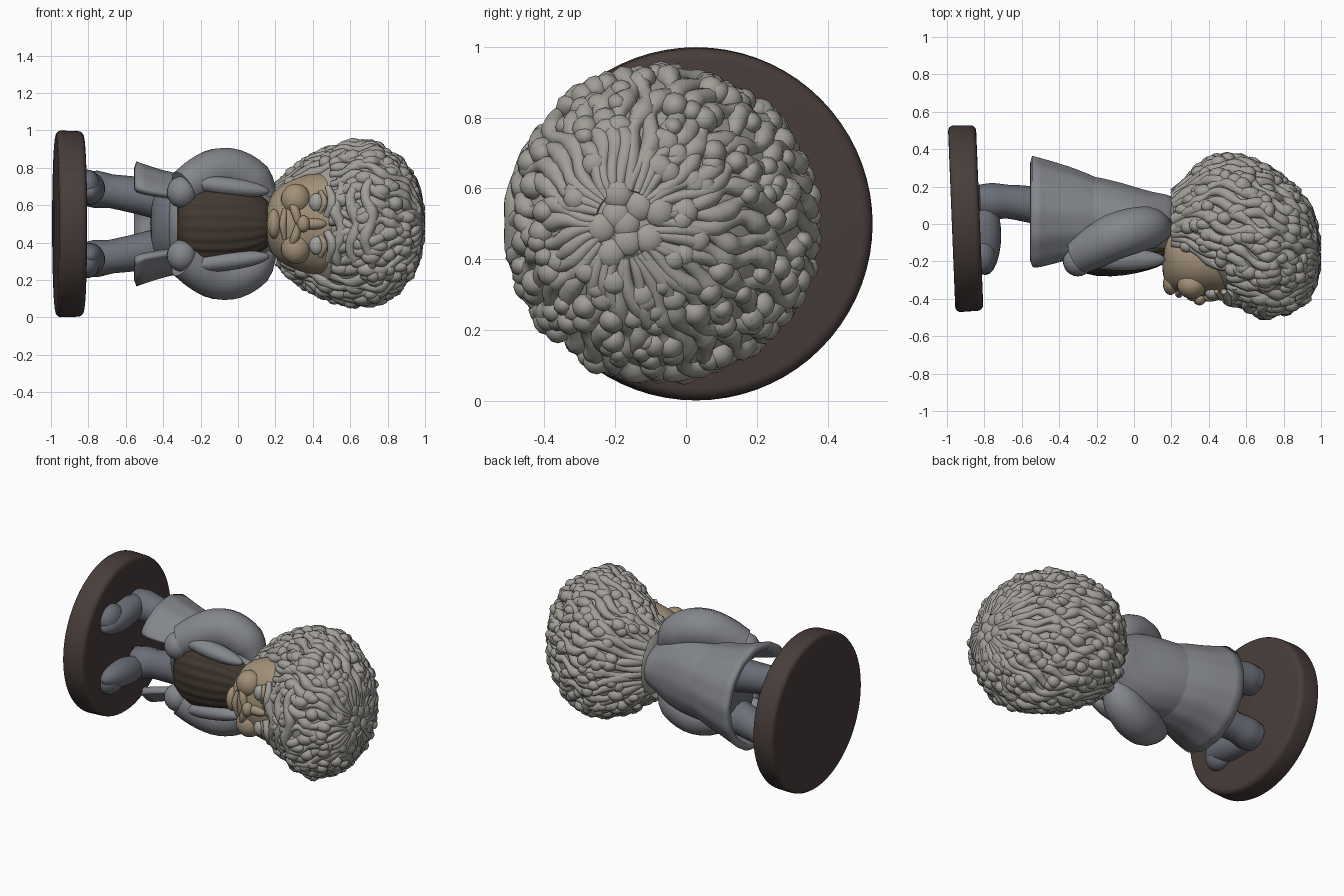
import bpy, bmesh, random
from math import sin, cos, pi, radians
from mathutils import Vector

if "Cube" in bpy.data.objects:
    bpy.data.objects.remove(bpy.data.objects["Cube"])

random.seed(4)
MID = 0.5  # the figure lies along x, its left and right mirror about z = 0.5


def material(name, r, g, b):
    m = bpy.data.materials.new(name)
    m.diffuse_color = (r, g, b, 1)
    m.use_nodes = True
    m.node_tree.nodes["Principled BSDF"].inputs["Base Color"].default_value = m.diffuse_color
    return m


HAIR = material("grey_hair", .36, .345, .315)
SKIN = material("skin", .36, .28, .19)
COAT = material("coat_cloth", .23, .24, .26)
TROUSER = material("trouser_cloth", .15, .16, .19)
VEST = material("brown_vest", .055, .04, .03)
WOOD = material("base_brown", .065, .047, .043)
EYE = material("eye_grey", .36, .36, .35)


def finish(name, bm, mat):
    bmesh.ops.recalc_face_normals(bm, faces=bm.faces)
    me = bpy.data.meshes.new(name)
    bm.to_mesh(me)
    bm.free()
    ob = bpy.data.objects.new(name, me)
    bpy.context.collection.objects.link(ob)
    me.materials.append(mat)
    me.shade_smooth()
    return ob


def loft(name, rows, mat, n=48, a0=0, a1=2 * pi, fold=0, folds=14):
    """Rows are (x, y min, y max, half width); angle 0 points to the back."""
    bm = bmesh.new()
    closed = a1 - a0 > 6.28
    rings = []
    for x, lo, hi, w in rows:
        ring = []
        for i in range(n if closed else n + 1):
            a = a0 + (a1 - a0) * i / n
            k = 1 + fold * sin(folds * a)
            ring.append(bm.verts.new((x, (lo + hi) / 2 + (hi - lo) / 2 * cos(a) * k, MID + w * sin(a) * k)))
        rings.append(ring)
    for r, s in zip(rings, rings[1:]):
        for i in range(n):
            j = (i + 1) % len(r)
            bm.faces.new((r[i], r[j], s[j], s[i]))
    if closed:
        bm.faces.new(rings[0])
        bm.faces.new(rings[-1])
    ob = finish(name, bm, mat)
    ob.modifiers.new("smooth", 'SUBSURF').levels = 1
    return ob


def ball(name, loc, size, mat, rot=(0, 0, 0), seg=24):
    bm = bmesh.new()
    bmesh.ops.create_uvsphere(bm, u_segments=seg, v_segments=seg // 2, radius=1)
    ob = finish(name, bm, mat)
    ob.location, ob.scale, ob.rotation_euler = loc, size, rot
    return ob


def tubes(name, paths, mat, res=4):
    """Round rods through lists of (x, y, z, radius)."""
    cu = bpy.data.curves.new(name, 'CURVE')
    cu.dimensions, cu.bevel_depth, cu.bevel_resolution = '3D', 1, res
    cu.resolution_u, cu.use_fill_caps = 3, True
    for path in paths:
        sp = cu.splines.new('BEZIER')
        sp.bezier_points.add(len(path) - 1)
        for p, (x, y, z, r) in zip(sp.bezier_points, path):
            p.co, p.radius = (x, y, z), r
            p.handle_left_type = p.handle_right_type = 'AUTO'
    cu.materials.append(mat)
    ob = bpy.data.objects.new(name, cu)
    bpy.context.collection.objects.link(ob)
    return ob


# Round base, slightly tipped and standing upright
bm = bmesh.new()
bmesh.ops.create_cone(bm, cap_ends=True, segments=72, radius1=.5, radius2=.495, depth=.15)
base = finish("round_base", bm, WOOD)
base.location, base.rotation_euler = (-.9, .03, MID), (0, radians(90), radians(2.3))
bev = base.modifiers.new("rounded_rim", 'BEVEL')
bev.width, bev.segments, bev.limit_method = .03, 4, 'ANGLE'

# Trousers seat, torso and dark vest
loft("trouser_seat", [(-.47, -.02, .18, .15), (-.44, -.10, .23, .22), (-.3, -.16, .24, .22), (-.2, -.1, .2, .2)], TROUSER)
loft("torso", [(-.38, -.15, .25, .2), (-.34, -.19, .275, .24), (-.15, -.21, .245, .25), (0, -.21, .2, .25),
               (.1, -.2, .17, .22), (.17, -.18, .16, .15), (.24, -.15, .14, .13)], COAT, fold=.006)
loft("vest_front", [(-.33, -.2, -.08, .15), (-.29, -.27, -.05, .2), (-.12, -.285, -.03, .21), (.03, -.26, -.03, .2),
                    (.13, -.23, -.03, .15), (.19, -.2, -.05, .1)], VEST, n=80, fold=.025, folds=20)

# Flared coat skirt, open in front over the legs, its top edge sunk into the torso
skirt = loft("coat_skirt", [(-.12, -.18, .19, .2), (-.28, -.2, .262, .245), (-.36, -.22, .29, .255),
                            (-.45, -.25, .318, .28), (-.55, -.28, .345, .315)], COAT, a0=-.81 * pi, a1=.81 * pi, fold=.01)
sol = skirt.modifiers.new("cloth_thickness", 'SOLIDIFY')
sol.thickness, sol.offset = .04, 0

# Mirrored limbs, lapels and facial features
for side, s in (("left", 1), ("right", -1)):
    def P(x, y, w, r):
        return (x, y, MID + s * w, r)
    tubes(side + "_leg", [[P(-.34, .08, .12, .12), P(-.52, .1, .15, .1), P(-.68, .12, .175, .09),
                           P(-.76, .12, .185, .1), P(-.83, .12, .19, .09)]], TROUSER)
    ball(side + "_shoe", (-.795, -.06, MID + s * .19), (.085, .215, .085), TROUSER, (s * .12, 0, 0))
    ball(side + "_shoe_toe", (-.805, -.17, MID + s * .205), (.068, .1, .085), TROUSER)
    tubes(side + "_arm", [[P(.15, -.02, .13, .07), P(.08, -.02, .22, .115), P(-.02, -.04, .275, .125),
                           P(-.11, -.07, .28, .125), P(-.2, -.12, .245, .115), P(-.29, -.17, .19, .1)]], COAT, 6)
    ball(side + "_hand", (-.3, -.2, MID + s * .17), (.08, .08, .085), COAT)
    ball(side + "_coat_lapel", (-.06, -.19, MID + s * .2), (.23, .06, .05), COAT, (0, s * .12, 0))
    ball(side + "_cheek", (.31, -.325, MID + s * .13), (.08, .075, .085), SKIN)
    ball(side + "_eye", (.42, -.37, MID + s * .115), (.04, .035, .05), EYE)
    tubes(side + "_eyelid", [[P(.44, -.375, .06, .012), P(.463, -.392, .115, .018), P(.44, -.36, .175, .012)]], SKIN)
    tubes(side + "_eyebrow", [[P(.475, -.39, .04, .02), P(.505, -.41, .11, .028), P(.48, -.36, .2, .016)]], HAIR)
    tubes(side + "_moustache", [[P(.325, -.39, .005, .02), P(.305, -.385, .07, .025), P(.275, -.35, .14, .014)]], SKIN)

# Face
loft("face", [(.15, -.26, -.08, .06), (.165, -.31, 0, .13), (.2, -.355, 0, .19), (.28, -.39, 0, .235), (.38, -.385, 0, .27),
              (.48, -.39, 0, .28), (.56, -.4, 0, .25)], SKIN)
ball("nose_bridge", (.4, -.385, MID), (.075, .03, .03), SKIN)
ball("nose_tip", (.35, -.4, MID), (.035, .035, .045), SKIN)
tubes("lower_lip", [[(.25, -.36, .42, .012), (.24, -.375, .5, .02), (.25, -.36, .58, .012)]], SKIN)
ball("chin", (.195, -.32, MID), (.04, .06, .08), SKIN)

# Hair mass: rows of (x, y min, y max, half width)
head = [(.18, -.1, .11, .12), (.22, -.17, .165, .205), (.3, -.24, .25, .28), (.4, -.31, .33, .35), (.47, -.38, .36, .385),
        (.6, -.44, .345, .425), (.72, -.49, .285, .425), (.84, -.45, .195, .35), (.92, -.38, .105, .26),
        (.96, -.33, .01, .18), (.98, -.26, -.08, .1), (.985, -.2, -.14, .04)]
loft("hair_mass", head, HAIR)


def on_head(x, a, out=0):
    """Point on the hair mass at height x and angle a."""
    for p, q in zip(head, head[1:]):
        if x <= q[0]:
            break
    t = min(1, max(0, (x - p[0]) / (q[0] - p[0])))
    lo, hi, w = (p[i] + (q[i] - p[i]) * t for i in (1, 2, 3))
    return Vector((x, (lo + hi) / 2 + ((hi - lo) / 2 + out) * cos(a), MID + (w + out) * sin(a)))


# Wavy locks running from the crown down to the nape, cut short above the face
locks = []
COUNT = 40
for i in range(COUNT):
    a = 2 * pi * i / COUNT
    front = abs(a - pi) < .85
    bottom = .5 if front else .22
    steps = 12 if front else 18
    phase = random.uniform(0, 2 * pi)
    path = []
    for k in range(steps + 1):
        t = k / steps
        x = .98 - (.98 - bottom) * t ** 1.5
        size = min(.012 + .006 * k, .027 + .01 * sin(k * 2.1 + phase))
        v = on_head(x, a + .06 * sin(k * 1.3 + phase), -.006)
        path.append((v.x, v.y, v.z, size))
    locks.append(path)
tubes("wavy_hair_locks", locks, HAIR, 2)

# Curls scattered over the hair, joined into one object
bm = bmesh.new()
for i in range(300):
    x, a = random.uniform(.27, .965), random.uniform(0, 2 * pi)
    if x < .54 and abs(a - pi) < .95:
        continue
    new = bmesh.ops.create_icosphere(bm, subdivisions=2, radius=1)["verts"]
    c = on_head(x, a, -.004)
    sx, sy = random.uniform(.035, .06), random.uniform(.03, .042)
    if x > .9:
        sx = .025
    for v in new:
        v.co = Vector((v.co.x * sx, v.co.y * sy, v.co.z * sy)) + c
finish("hair_curls", bm, HAIR)

# Short rolls over the forehead and small curls at the crown
fringe = []
for row, x in enumerate((.54, .62, .7)):
    fringe.append([(x + .02 * sin(k * 1.7 + row), *on_head(x, pi + (k - 4) * .16, .002).yz,
                    .03 * (1 - (abs(k - 4) / 5) ** 3) + .006 * (k % 2)) for k in range(9)])
tubes("forehead_curls", fringe, HAIR, 3)
for k in range(9):
    r = .035 * k ** .5
    ball("crown_curl", (.97, -.17 + r * cos(k * 2.4), MID + r * sin(k * 2.4)), (.03, .045, .045), HAIR, seg=16)
